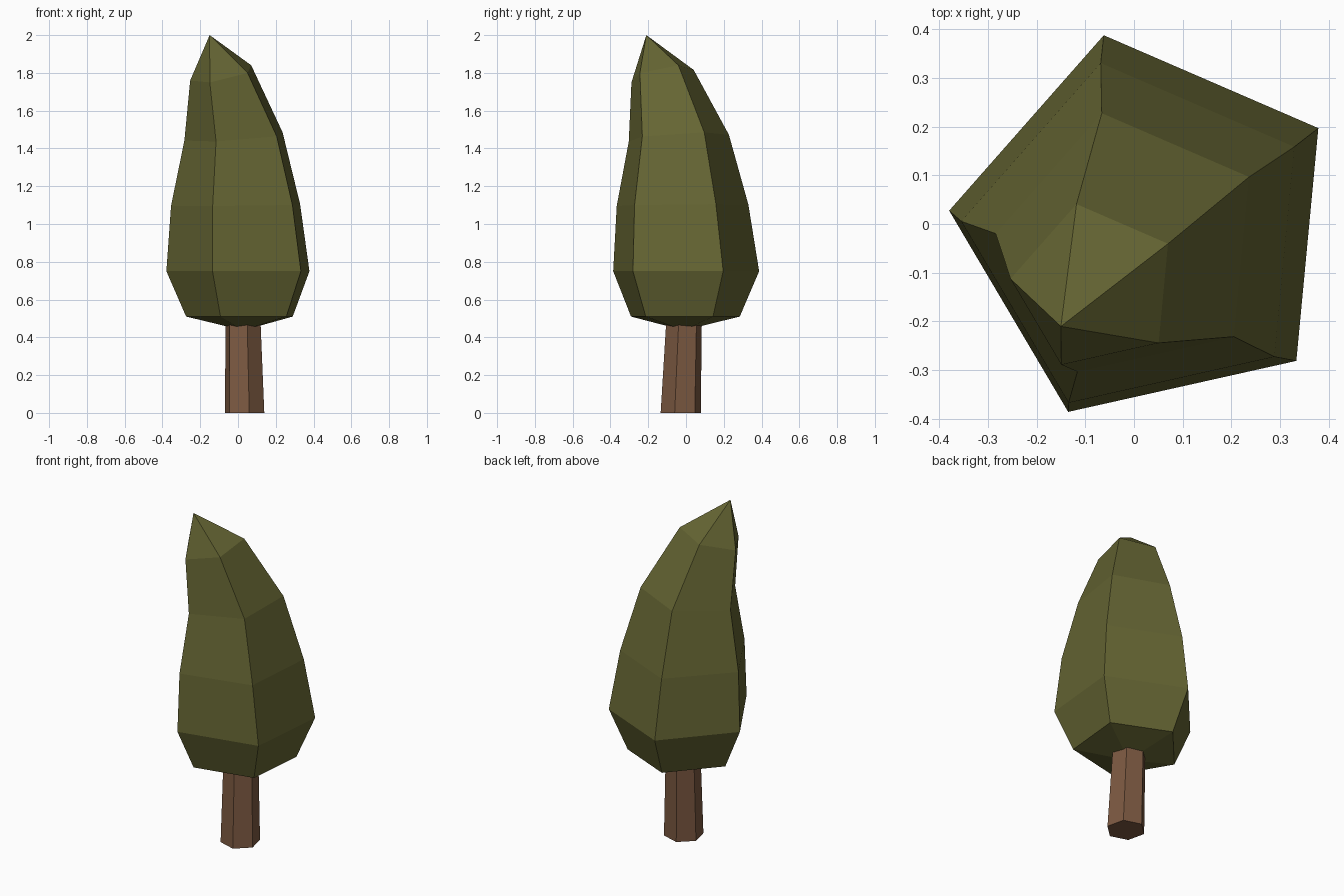
import bpy, bmesh, math

if "Cube" in bpy.data.objects:
    bpy.data.objects.remove(bpy.data.objects["Cube"])


def material(name, rgb):
    m = bpy.data.materials.new(name)
    m.diffuse_color = (*rgb, 1)
    m.use_nodes = True
    m.node_tree.nodes["Principled BSDF"].inputs["Base Color"].default_value = m.diffuse_color
    return m


def loft(name, rings, sides, turn, mat, bottom=None, top=None):
    """Skin rings (x, y, z, radius, x tilt, y tilt); close with a point or a flat cap."""
    bm = bmesh.new()
    loops = []
    for x, y, z, r, tx, ty in rings:
        loop = []
        for i in range(sides):
            a = math.radians(turn) + math.tau * i / sides
            dx, dy = r * math.cos(a), r * math.sin(a)
            loop.append(bm.verts.new((x + dx, y + dy, z + tx * dx + ty * dy)))
        loops.append(loop)
    for lo, hi in zip(loops, loops[1:]):
        for i in range(sides):
            j = (i + 1) % sides
            bm.faces.new((lo[i], lo[j], hi[j], hi[i]))
    for loop, tip in ((loops[0], bottom), (loops[-1], top)):
        if tip:
            v = bm.verts.new(tip)
            for i in range(sides):
                bm.faces.new((loop[i], loop[(i + 1) % sides], v))
        else:
            bm.faces.new(loop)
    bmesh.ops.recalc_face_normals(bm, faces=bm.faces)
    me = bpy.data.meshes.new(name)
    bm.to_mesh(me)
    bm.free()
    me.materials.append(mat)
    ob = bpy.data.objects.new(name, me)
    bpy.context.collection.objects.link(ob)
    return ob


leaf_green = material("olive leaf green", (0.13, 0.13, 0.033))
bark_brown = material("bark brown", (0.2, 0.1, 0.053))

# Trunk: slightly leaning tapered six-sided post
loft("trunk", [(0.035, -0.028, 0, 0.109, 0, 0),
               (0.027, -0.011, 0.47, 0.097, 0, 0)], 6, -17, bark_brown)

# Crown: five-sided foliage bending towards an off-centre tip
loft("crown", [(0.028, -0.012, 0.51, 0.304, 0, 0),
               (0.027, -0.011, 0.75, 0.408, 0, 0),
               (0.012, -0.029, 1.10, 0.368, 0.01, 0.01),
               (-0.005, -0.046, 1.46, 0.280, 0.07, 0.06),
               (-0.080, -0.129, 1.793, 0.174, 0.21, 0.18)],
     5, 30.6, leaf_green, bottom=(0.028, -0.012, 0.437), top=(-0.15, -0.21, 2.0))
